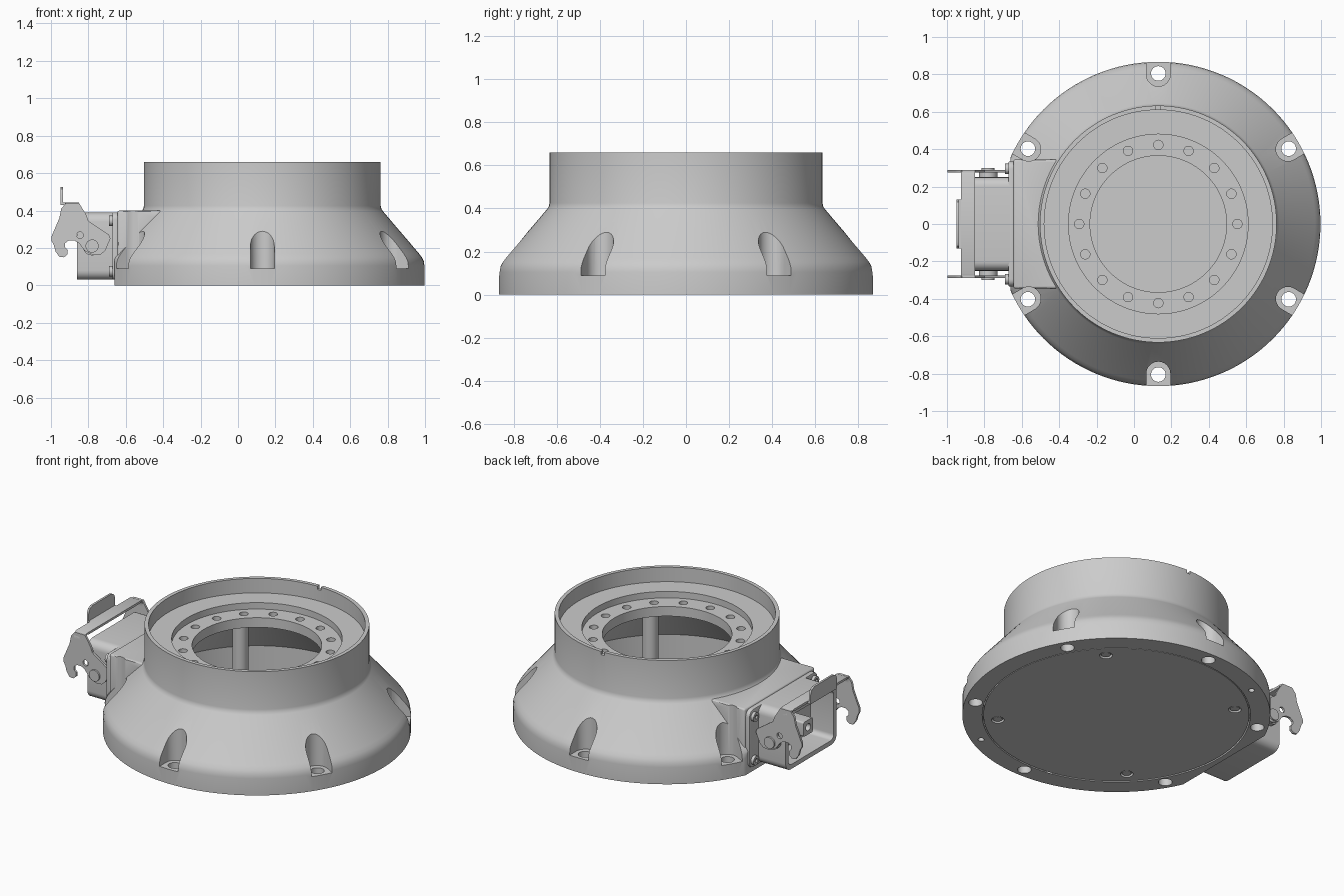
import bpy, bmesh, math
from math import sin, cos, pi, radians

if "Cube" in bpy.data.objects:
    bpy.data.objects.remove(bpy.data.objects["Cube"])

CX = 0.13          # axis of the round body


def finish(name, bm):
    bmesh.ops.recalc_face_normals(bm, faces=bm.faces)
    me = bpy.data.meshes.new(name)
    bm.to_mesh(me)
    bm.free()
    ob = bpy.data.objects.new(name, me)
    bpy.context.collection.objects.link(ob)
    return ob


def lathe(name, prof, seg=128):
    """Revolve an (r, z) profile, starting and ending on the axis."""
    bm = bmesh.new()
    rings = []
    for r, z in prof:
        if r == 0:
            rings.append([bm.verts.new((CX, 0, z))] * seg)
        else:
            rings.append([bm.verts.new((CX + r * cos(2 * pi * i / seg), r * sin(2 * pi * i / seg), z))
                          for i in range(seg)])
    for a, b in zip(rings, rings[1:]):
        for i in range(seg):
            j = (i + 1) % seg
            bm.faces.new(list(dict.fromkeys((a[i], a[j], b[j], b[i]))))
    return finish(name, bm)


AXES = {'x': lambda u, v, w: (w, u, v), 'y': lambda u, v, w: (u, w, v), 'z': lambda u, v, w: (u, v, w)}


def prisms(name, outlines, axis, lo, hi):
    """Extrude one or more 2D outlines along an axis into one object."""
    bm = bmesh.new()
    for pts in outlines:
        a = [bm.verts.new(AXES[axis](u, v, lo)) for u, v in pts]
        b = [bm.verts.new(AXES[axis](u, v, hi)) for u, v in pts]
        bm.faces.new(a)
        bm.faces.new(b[::-1])
        for i in range(len(pts)):
            j = (i + 1) % len(pts)
            bm.faces.new((a[i], a[j], b[j], b[i]))
    return finish(name, bm)


def circle(u, v, r, n=24):
    return [(u + r * cos(2 * pi * i / n), v + r * sin(2 * pi * i / n)) for i in range(n)]


def polar(r, deg):
    return CX + r * cos(radians(deg)), r * sin(radians(deg))


def rect(u0, u1, v0, v1, r=0.0):
    if not r:
        return [(u0, v0), (u1, v0), (u1, v1), (u0, v1)]
    out = []
    for u, v, s in ((u1 - r, v1 - r, 0), (u0 + r, v1 - r, 90), (u0 + r, v0 + r, 180), (u1 - r, v0 + r, 270)):
        out += [(u + r * cos(radians(s + k * 15)), v + r * sin(radians(s + k * 15))) for k in range(7)]
    return out


def slot(deg, r, w):
    """U-shaped outline, round towards the axis and open outwards."""
    pts = [(r + w * cos(radians(90 + k * 10)), w * sin(radians(90 + k * 10))) for k in range(19)]
    pts += [(r + 0.2, -w), (r + 0.2, w)]
    c, s = cos(radians(deg)), sin(radians(deg))
    return [(CX + x * c - y * s, x * s + y * c) for x, y in pts]


def apply_mods(ob):
    bpy.context.view_layer.update()
    dg = bpy.context.evaluated_depsgraph_get()
    me = bpy.data.meshes.new_from_object(ob.evaluated_get(dg))
    ob.modifiers.clear()
    ob.data = me


def boolean(ob, tool, op='DIFFERENCE'):
    m = ob.modifiers.new('cut', 'BOOLEAN')
    m.operation, m.object, m.solver = op, tool, 'EXACT'
    apply_mods(ob)
    bpy.data.objects.remove(tool)


def bevel(ob, w, seg=3):
    m = ob.modifiers.new('bevel', 'BEVEL')
    m.width, m.segments, m.limit_method, m.angle_limit = w, seg, 'ANGLE', radians(40)
    apply_mods(ob)


# Main body: outer shape plus connector pad, then the hollow inside
body = lathe('base_body', [(0, 0), (0.867, 0), (0.867, 0.105), (0.863, 0.13), (0.853, 0.15), (0.838, 0.17),
                           (0.645, 0.396), (0.637, 0.408), (0.633, 0.425), (0.633, 0.66), (0, 0.66)])
pad = prisms('pad', [rect(-0.645, -0.30, -0.345, 0.345)], 'z', 0.004, 0.40)
bevel(pad, 0.012)
boolean(body, pad, 'UNION')
boolean(body, lathe('void', [(0, -0.1), (0.755, -0.1), (0.755, 0.03), (0.70, 0.03), (0.70, 0.2), (0.58, 0.37),
                             (0.58, 0.47), (0.365, 0.47), (0.365, 0.53), (0.48, 0.53), (0.48, 0.57),
                             (0.61, 0.57), (0.61, 0.8), (0, 0.8)]))
# Flat side behind the connector
boolean(body, prisms('flat', [rect(-1.2, -0.66, -0.8, 0.8)], 'z', -0.1, 0.9))
# Six mounting pockets with bolt holes, two pin holes
mounts = [30 + 60 * i for i in range(6)]
boolean(body, prisms('pockets', [slot(a, 0.80, 0.064) for a in mounts], 'z', 0.09, 0.6))
boolean(body, prisms('bolts', [circle(*polar(0.805, a), 0.039) for a in mounts], 'z', -0.1, 0.2))
boolean(body, prisms('pins', [circle(*polar(0.81, a), 0.018, 16) for a in (120, 300)], 'z', -0.1, 0.06))
# Ring of sixteen threaded holes and the rim notch
boolean(body, prisms('ring', [circle(*polar(0.423, 22.5 * i), 0.025) for i in range(16)], 'z', 0.485, 0.55))
boolean(body, prisms('notch', [rect(CX - 0.012, CX + 0.012, 0.59, 0.66)], 'z', 0.64, 0.7))

# Bottom cover with countersunk screws, inner posts
cover = lathe('bottom_cover', [(0, 0.002), (0.748, 0.002), (0.748, 0.03), (0, 0.03)])
diag = [45 + 90 * i for i in range(4)]
boolean(cover, prisms('sink', [circle(*polar(0.67, a), 0.036) for a in diag], 'z', -0.1, 0.018))
prisms('cover_screws', [circle(*polar(0.67, a), 0.026) for a in diag], 'z', 0.006, 0.02)
prisms('inner_posts', [circle(*polar(0.535, a), 0.045, 32) for a in diag], 'z', 0.025, 0.475)

# Connector flange with corner screws
flange = prisms('connector_flange', [rect(-0.335, 0.335, 0.03, 0.39, 0.04)], 'x', -0.672, -0.635)
bevel(flange, 0.008, 2)
corners = [(y, z) for y in (-0.295, 0.295) for z in (0.075, 0.345)]
screws = prisms('flange_screws', [circle(y, z, 0.028) for y, z in corners], 'x', -0.69, -0.66)
boolean(screws, prisms('socket', [circle(y, z, 0.014, 6) for y, z in corners], 'x', -0.75, -0.68))

# Connector housing: open rounded box with a centre key
housing = prisms('connector_housing', [rect(-0.25, 0.25, 0.03, 0.39, 0.05)], 'x', -0.86, -0.65)
boolean(housing, prisms('mouth', [rect(-0.222, 0.222, 0.058, 0.362, 0.03)], 'x', -1, -0.70))
key = prisms('connector_key', [rect(-0.045, 0.045, 0.165, 0.255, 0.01)], 'x', -0.84, -0.69)
boolean(key, prisms('key_hole', [circle(0, 0.21, 0.022)], 'x', -0.9, -0.76))

# Locking lever: two hooked side plates, pivots, bridge and thumb tab
hook = [(-0.92, 0.44), (-0.85, 0.44), (-0.81, 0.375), (-0.80, 0.345), (-0.69, 0.27), (-0.682, 0.25),
        (-0.71, 0.185), (-0.735, 0.165), (-0.775, 0.162), (-0.82, 0.185), (-0.85, 0.225), (-0.875, 0.24),
        (-0.905, 0.24), (-0.925, 0.225), (-0.925, 0.205), (-0.91, 0.19), (-0.912, 0.165), (-0.93, 0.15),
        (-0.955, 0.152), (-0.975, 0.18), (-0.985, 0.215), (-0.998, 0.24), (-0.998, 0.26), (-0.955, 0.36),
        (-0.945, 0.41)]
for side, s in (('front', -1), ('back', 1)):
    plate = prisms('lever_plate_' + side, [hook], 'y', s * 0.275, s * 0.289)
    boolean(plate, prisms('eye', [circle(-0.845, 0.268, 0.018)], 'y', s * 0.2, s * 0.4))
    prisms('lever_pivot_' + side, [circle(-0.78, 0.21, 0.035)], 'y', s * 0.24, s * 0.30)
    prisms('lever_stop_' + side, [circle(-0.78, 0.21, 0.05)], 'y', s * 0.245, s * 0.275)
t = 0.014
arch = [(-0.289, 0.40), (-0.289, 0.42), (-0.282, 0.437), (-0.265, 0.444)]
outer = arch + [(-y, z) for y, z in arch[::-1]]
inner = [(y * 0.951, z - t if abs(y) < 0.28 else z) for y, z in outer]
prisms('lever_bridge', [outer + inner[::-1]], 'x', -0.925, -0.85)
tab = [(-0.13, 0.43), (0.13, 0.43), (0.13, 0.49), (0.118, 0.515), (0.095, 0.527),
       (-0.095, 0.527), (-0.118, 0.515), (-0.13, 0.49)]
prisms('lever_tab', [tab], 'x', -0.948, -0.935)
prisms('lever_tab_foot', [rect(-0.948, -0.92, 0.43, 0.444)], 'y', -0.13, 0.13)

# Smooth curved faces, keep edges sharp
for ob in bpy.context.scene.objects:
    ob.select_set(True)
    bpy.context.view_layer.objects.active = ob
bpy.ops.object.shade_smooth_by_angle(angle=radians(30))
